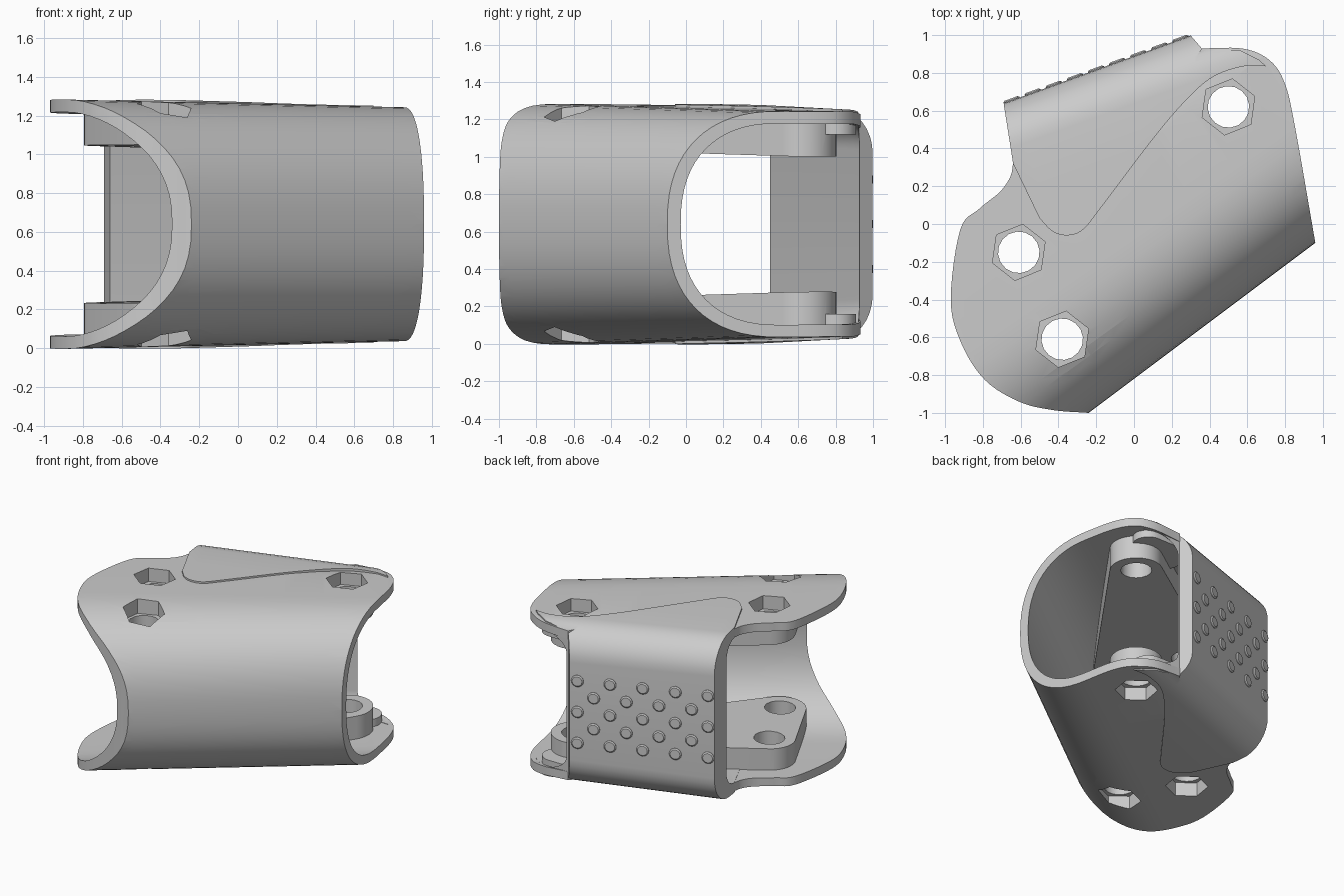
import bpy, bmesh, math
from mathutils import Vector, geometry

if "Cube" in bpy.data.objects:
    bpy.data.objects.remove(bpy.data.objects["Cube"])

MID = 0.64                                   # mirror plane height
U, V = Vector((.8, .6, 0)), Vector((-.6, .8, 0))      # shell axis and depth
W, N = Vector((.94, .341, 0)), Vector((-.341, .94, 0))  # grip wall axis and normal
THICK = 0.065
lerp = lambda a, b, t: a + (b - a) * t


def mesh_object(name, verts, faces):
    me = bpy.data.meshes.new(name)
    bm = bmesh.new()
    vs = [bm.verts.new(v) for v in verts]
    for f in faces:
        bm.faces.new([vs[i] for i in f])
    bmesh.ops.recalc_face_normals(bm, faces=bm.faces)
    bm.to_mesh(me)
    bm.free()
    ob = bpy.data.objects.new(name, me)
    bpy.context.collection.objects.link(ob)
    return ob


def loft(name, rings):
    n, m = len(rings[0]), len(rings)
    faces = [(i * n + j, i * n + (j + 1) % n, (i + 1) * n + (j + 1) % n, (i + 1) * n + j)
             for i in range(m - 1) for j in range(n)]
    faces += [tuple(range(n)), tuple(range((m - 1) * n, m * n))]
    return mesh_object(name, [p for r in rings for p in r], faces)


def prism(name, pts, z0, z1):
    return loft(name, [[(p[0], p[1], z) for p in pts] for z in (z0, z1)])


def boolean(ob, other, op):
    mod = ob.modifiers.new(op, 'BOOLEAN')
    mod.operation, mod.object, mod.solver = op, other, 'EXACT'
    bpy.context.view_layer.objects.active = ob
    bpy.ops.object.modifier_apply(modifier=mod.name)
    bpy.data.objects.remove(other)


def smooth(pts, steps=6):
    # Catmull-Rom curve through the points
    p = [Vector(q) for q in pts]
    p = [2 * p[0] - p[1]] + p + [2 * p[-1] - p[-2]]
    out = []
    for a, b, c, d in zip(p, p[1:], p[2:], p[3:]):
        for k in range(steps):
            t = k / steps
            out.append(.5 * (2 * b + (c - a) * t + (2 * a - 5 * b + 4 * c - d) * t * t
                             + (3 * b - a - 3 * c + d) * t ** 3))
    return [tuple(q) for q in out] + [tuple(pts[-1])]


def arc(c, a, h, e, side, n=20):
    # superelliptic half arc from +h over to -h
    out = []
    for i in range(n + 1):
        t = math.pi / 2 - math.pi * i / n
        co, si = max(math.cos(t), 0), math.sin(t)
        out.append((c + side * a * co ** (2 / e), math.copysign(abs(si) ** (2 / e), si) * h))
    return out


def half_height(u):
    return lerp(.64, .607, (u + .95) / 1.75)


# main U-shaped shell
def shell_ring(u, filled):
    a, h = lerp(.63, .56, (u + .9) / 1.7), half_height(u)
    c = -.656 + a
    drop = .025 * max(0, min(1, u / .6))     # far edge dips slightly beside the grip wall

    def side(a, h):
        return ([(1.3, h - drop * 4), (.5, h - drop), (.3, h)] + arc(c, a, h, 2.4, -1, 32)
                + [(.3, -h), (.5, drop - h), (1.3, drop * 4 - h)])
    ring = side(a, h)
    if not filled:
        ring += side(a - THICK, h - THICK)[::-1]
    return [U * u + V * v + Vector((0, 0, MID + z)) for v, z in ring]


def shell_loft(name, filled=False):
    return loft(name, [shell_ring(-1.35 + .15 * i, filled) for i in range(19)])


shell_outline = smooth([(-.24, -1), (-.43, -.985), (-.61, -.94), (-.79, -.825), (-.915, -.63), (-.97, -.4),
                        (-.92, -.03), (-.82, .08), (-.71, .17), (-.655, .25), (-.64, .32)])
shell_outline += [(-.55, .4), (.2, .69), (.34, .9)]
shell_outline += smooth([(.36, .93), (.58, .928), (.72, .865), (.8, .74), (.855, .5), (.96, -.1)])
shell_outline += [(.99, -.28), (-.2, -1.2)]
body = shell_loft("shell")
boolean(body, prism("outline_cutter", shell_outline, -.5, 1.8), 'INTERSECT')


# raised back panel with the grip wall
def panel_ring(w):
    def h(n, lift=0):
        return half_height((W * w + N * n).dot(U)) + lift
    corner = [(max(0, math.cos(k * math.pi / 16)), math.sin(k * math.pi / 16)) for k in range(9)]
    ho, hi = h(.6, .01), h(.5) - THICK - .003
    wall = lerp(.65, .74, (w + .45) / 1.07)
    outer = [(n, h(n, .013)) for n in (-.7, -.2, .1, .35)]
    outer += [(.6 + .236 * c, ho - .24 + .24 * s) for c, s in corner[::-1]]
    inner = [(-.7, h(-.7) - THICK - .003), (.2, h(.2) - THICK - .003)]
    inner += [(wall - .12 + .12 * c, hi - .14 + .14 * s) for c, s in corner[::-1]]
    ring = outer + [(n, -z) for n, z in outer[::-1]]
    ring += [(n, -z) for n, z in inner] + inner[::-1]
    return [W * w + N * n + Vector((0, 0, MID + z)) for n, z in ring]


panel = loft("panel", [panel_ring(-.9 + .25 * i) for i in range(9)])
panel_outline = [(-.703, .72), (-.64, .32)]
panel_outline += smooth([(-.5, .03), (-.43, -.04), (-.35, -.06), (-.27, -.03), (-.18, .08), (.1, .45),
                         (.28, .66), (.42, .78), (.58, .835), (.7, .835)])
panel_outline += [(.66, .87), (.56, .92), (.36, .928), (.26, 1.045)]
boolean(panel, prism("panel_cutter", panel_outline, -.5, 1.8), 'INTERSECT')
boolean(body, panel, 'UNION')


# long inner platforms joining the bolt holes, and the thicker lip beside the grip wall
def hull(centres, r):
    pts = [(x + r * math.cos(k * math.pi / 16), y + r * math.sin(k * math.pi / 16))
           for x, y in centres for k in range(32)]
    return [pts[i] for i in geometry.convex_hull_2d(pts)]


pads = [([(-.61, -.15), (-.38, -.61), (.5, .62)], .185, .403, .365, .575),
        ([(.54, .8), (.40, .8), (.3, .7)], .11, .48, .48, .555)]
for centres, r, gap_left, gap_right, top in pads:
    for s in (-1, 1):
        pts = hull(centres, r)
        inner = [(p[0], p[1], MID + s * lerp(gap_left, gap_right, (.8 * p[0] + .6 * p[1] + .6) / 1.4))
                 for p in pts]
        pad = loft("pad", [inner, [(p[0], p[1], MID + s * top) for p in pts]])
        boolean(pad, shell_loft("pad_trim", True), 'INTERSECT')
        boolean(body, pad, 'UNION')

# bolt holes with hexagonal recesses
for x, y, floor in [(-.61, -.15, .53), (-.38, -.61, .52), (.5, .62, .51)]:
    def polygon(r, n, a0):
        return [(x + r * math.cos(a0 + k * math.tau / n), y + r * math.sin(a0 + k * math.tau / n))
                for k in range(n)]
    boolean(body, prism("bore", polygon(.11, 16, .1), -.5, 1.8), 'DIFFERENCE')
    for s in (-1, 1):
        boolean(body, prism("hex_recess", polygon(.15, 6, math.radians(82)),
                            MID + s * floor, MID + s * 1.1), 'DIFFERENCE')

# staggered grip studs
rings_rz = [(.045, -.02), (.045, .004), (.036, .011)]
up = Vector((0, 0, 1))
verts, faces = [], []
for col in range(9):
    for dz in ((-.24, 0, .24) if col % 2 == 0 else (-.12, .12)):
        c = W * lerp(-.385, .565, col / 8) + N * .836 + up * (MID + dz)
        b = len(verts)
        for r, d in rings_rz:
            verts += [c + N * d + (W * math.cos(k * math.tau / 16) + up * math.sin(k * math.tau / 16)) * r
                      for k in range(16)]
        faces += [(b + i * 16 + k, b + i * 16 + (k + 1) % 16, b + i * 16 + 16 + (k + 1) % 16, b + i * 16 + 16 + k)
                  for i in range(2) for k in range(16)]
        faces += [tuple(range(b, b + 16)), tuple(range(b + 32, b + 48))]
studs = mesh_object("grip_studs", verts, faces)

for ob in (body, studs):
    bpy.ops.object.select_all(action='DESELECT')
    ob.select_set(True)
    bpy.context.view_layer.objects.active = ob
    bpy.ops.object.shade_smooth_by_angle(angle=math.radians(30))
